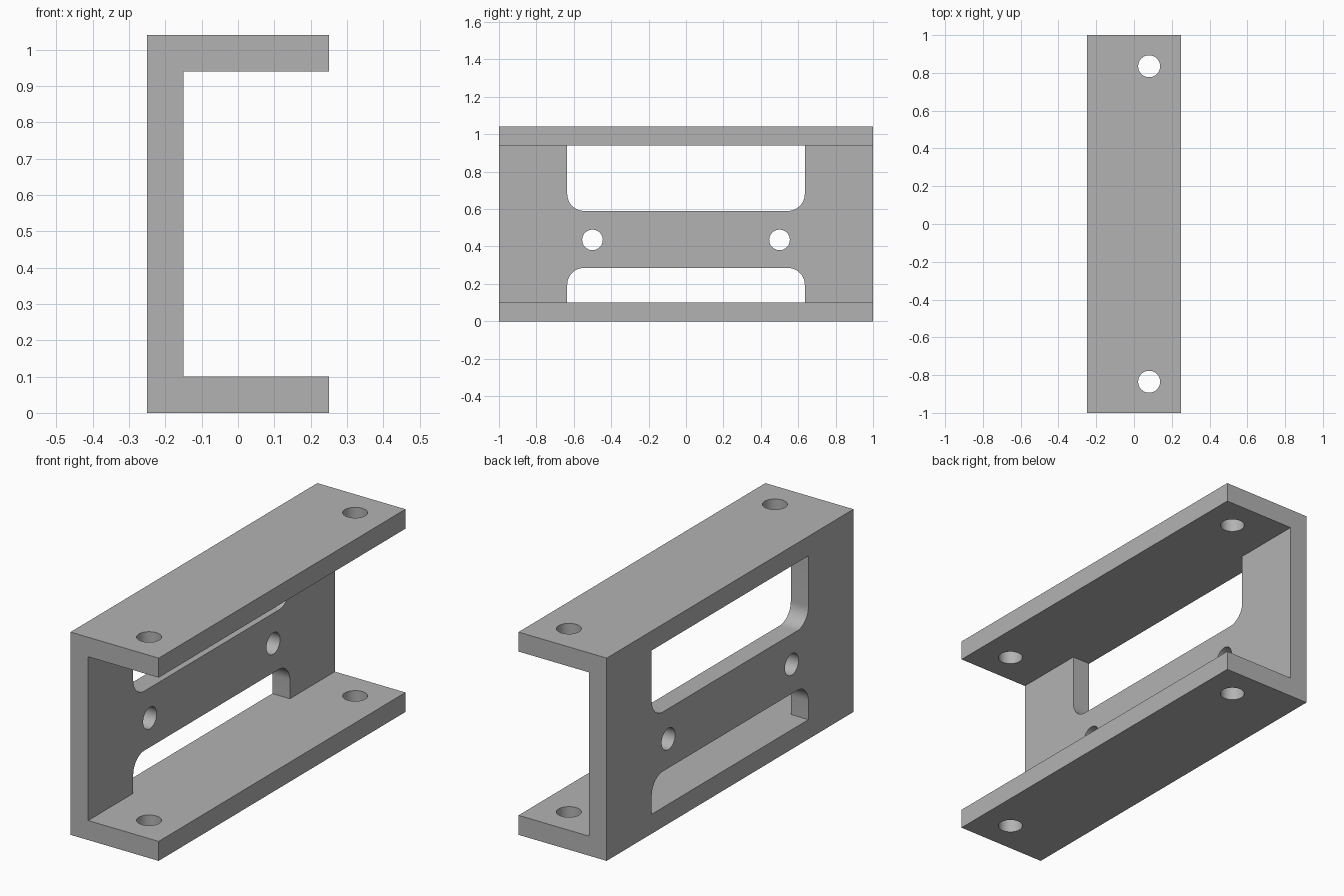
import bpy
import bmesh
from math import sin, cos, pi
from mathutils import Vector

cube = bpy.data.objects.get("Cube")
if cube:
    bpy.data.objects.remove(cube, do_unlink=True)

HALF_W, HALF_L, HEIGHT, WALL = 0.25, 1.0, 1.04, 0.10
WIN_Y, CORNER = 0.635, 0.09

grey = bpy.data.materials.new("plain_grey")
grey.use_nodes = True
grey.diffuse_color = (0.45, 0.45, 0.45, 1)
grey.node_tree.nodes["Principled BSDF"].inputs["Base Color"].default_value = (0.45, 0.45, 0.45, 1)


def extrude_outline(name, points, direction):
    """Solid made by pushing a closed outline along a direction."""
    bm = bmesh.new()
    face = bm.faces.new([bm.verts.new(p) for p in points])
    ext = bmesh.ops.extrude_face_region(bm, geom=[face])
    moved = [v for v in ext["geom"] if isinstance(v, bmesh.types.BMVert)]
    bmesh.ops.translate(bm, verts=moved, vec=Vector(direction))
    bmesh.ops.recalc_face_normals(bm, faces=bm.faces)
    mesh = bpy.data.meshes.new(name)
    bm.to_mesh(mesh)
    bm.free()
    mesh.materials.append(grey)
    obj = bpy.data.objects.new(name, mesh)
    bpy.context.collection.objects.link(obj)
    return obj


def circle(radius, steps=48):
    return [(radius * cos(2 * pi * i / steps), radius * sin(2 * pi * i / steps)) for i in range(steps)]


def window(flat_z, round_z, steps=12):
    """Slot outline: square against the flange, rounded beside the middle bar."""
    s = 1 if round_z > flat_z else -1
    arc = [(WIN_Y - CORNER + CORNER * cos(a), round_z - s * CORNER + s * CORNER * sin(a))
           for a in (pi / 2 * i / steps for i in range(steps + 1))]
    half = [(WIN_Y, flat_z)] + arc
    return half + [(-y, z) for y, z in reversed(half)]


# C-shaped channel
inner_x, top_z = -HALF_W + WALL, HEIGHT - WALL
profile = [(-HALF_W, 0), (HALF_W, 0), (HALF_W, WALL), (inner_x, WALL),
           (inner_x, top_z), (HALF_W, top_z), (HALF_W, HEIGHT), (-HALF_W, HEIGHT)]
channel = extrude_outline("channel_bracket", [(x, -HALF_L, z) for x, z in profile], (0, 2 * HALF_L, 0))

# Cutters through the web: two windows and two bolt holes
web_cuts = {"upper_window_cutter": window(top_z, 0.59), "lower_window_cutter": window(WALL, 0.285)}
for side, sy in (("back", 1), ("front", -1)):
    web_cuts[side + "_web_hole_cutter"] = [(y + sy * 0.5, z + 0.435) for y, z in circle(0.055)]
cutters = [extrude_outline(n, [(-HALF_W - 0.05, y, z) for y, z in pts], (WALL + 0.1, 0, 0))
           for n, pts in web_cuts.items()]

# Cutters through both flanges
for side, sy in (("back", 1), ("front", -1)):
    ring = [(x + 0.08, y + sy * 0.835, -0.1) for x, y in circle(0.058)]
    cutters.append(extrude_outline(side + "_flange_hole_cutter", ring, (0, 0, HEIGHT + 0.2)))

# Apply the cuts
bpy.context.view_layer.objects.active = channel
for cutter in cutters:
    mod = channel.modifiers.new(cutter.name, "BOOLEAN")
    mod.operation = "DIFFERENCE"
    mod.solver = "EXACT"
    mod.object = cutter
    bpy.ops.object.modifier_apply(modifier=mod.name)
    bpy.data.objects.remove(cutter, do_unlink=True)

# Smooth hole walls, sharp edges kept
bpy.ops.object.select_all(action="DESELECT")
channel.select_set(True)
bpy.ops.object.shade_smooth_by_angle(angle=pi / 6)
